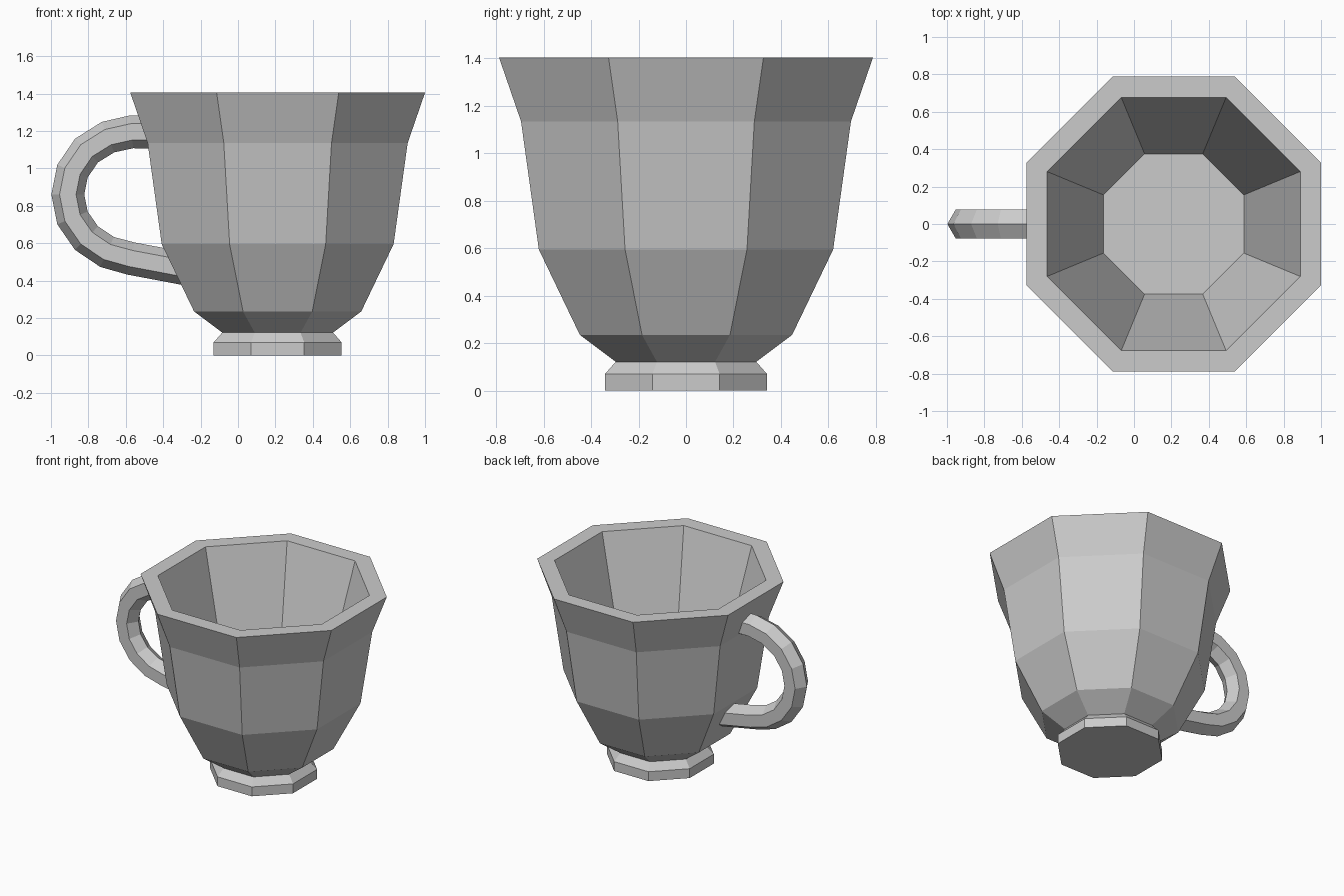
import bpy
import bmesh
from math import cos, sin, pi
from mathutils import Vector

SIDES = 8
CUP_X = 0.212

if "Cube" in bpy.data.objects:
    bpy.data.objects.remove(bpy.data.objects["Cube"], do_unlink=True)

grey = bpy.data.materials.new("light grey")
grey.use_nodes = True
colour = (0.6, 0.6, 0.6, 1)
grey.diffuse_color = colour
grey.node_tree.nodes["Principled BSDF"].inputs["Base Color"].default_value = colour


def build_tube(name, rings):
    """Join rings of points with quads, cap both ends, shade flat."""
    bm = bmesh.new()
    loops = [[bm.verts.new(p) for p in ring] for ring in rings]
    for a, b in zip(loops, loops[1:]):
        n = len(a)
        for i in range(n):
            j = (i + 1) % n
            bm.faces.new((a[i], a[j], b[j], b[i]))
    bm.faces.new(loops[0])
    bm.faces.new(loops[-1])
    bmesh.ops.recalc_face_normals(bm, faces=bm.faces)
    mesh = bpy.data.meshes.new(name)
    bm.to_mesh(mesh)
    bm.free()
    mesh.materials.append(grey)
    obj = bpy.data.objects.new(name, mesh)
    bpy.context.collection.objects.link(obj)
    return obj


def octagon(apothem, z):
    """Octagon with flat sides facing the axes."""
    r = apothem / cos(pi / SIDES)
    angles = [(i + 0.5) * 2 * pi / SIDES for i in range(SIDES)]
    return [(CUP_X + r * cos(a), r * sin(a), z) for a in angles]


# Cup: foot, flared outside, rim, then straight inner wall to the floor
profile = [(0.342, 0), (0.342, 0.07), (0.296, 0.122), (0.447, 0.235),
           (0.62, 0.595), (0.695, 1.135), (0.788, 1.405),
           (0.677, 1.405), (0.375, 0.25)]
build_tube("cup", [octagon(a, z) for a, z in profile])

# Handle: hexagonal section swept along a path in the xz plane
path = [Vector((x, 0, z)) for x, z in [
    (-0.455, 1.195), (-0.57, 1.195), (-0.695, 1.167), (-0.81, 1.095),
    (-0.885, 0.985), (-0.91, 0.86), (-0.885, 0.735), (-0.81, 0.627),
    (-0.7, 0.553), (-0.573, 0.518), (-0.275, 0.462)]]
side = Vector((0, 1, 0))
rings = []
for i, point in enumerate(path):
    before = (point - path[max(i - 1, 0)]).normalized()
    after = (path[min(i + 1, len(path) - 1)] - point).normalized()
    outward = (before + after).normalized().cross(side)
    rings.append([point + 0.088 * (cos(k * pi / 3) * outward + sin(k * pi / 3) * side)
                  for k in range(6)])
build_tube("handle", rings)
